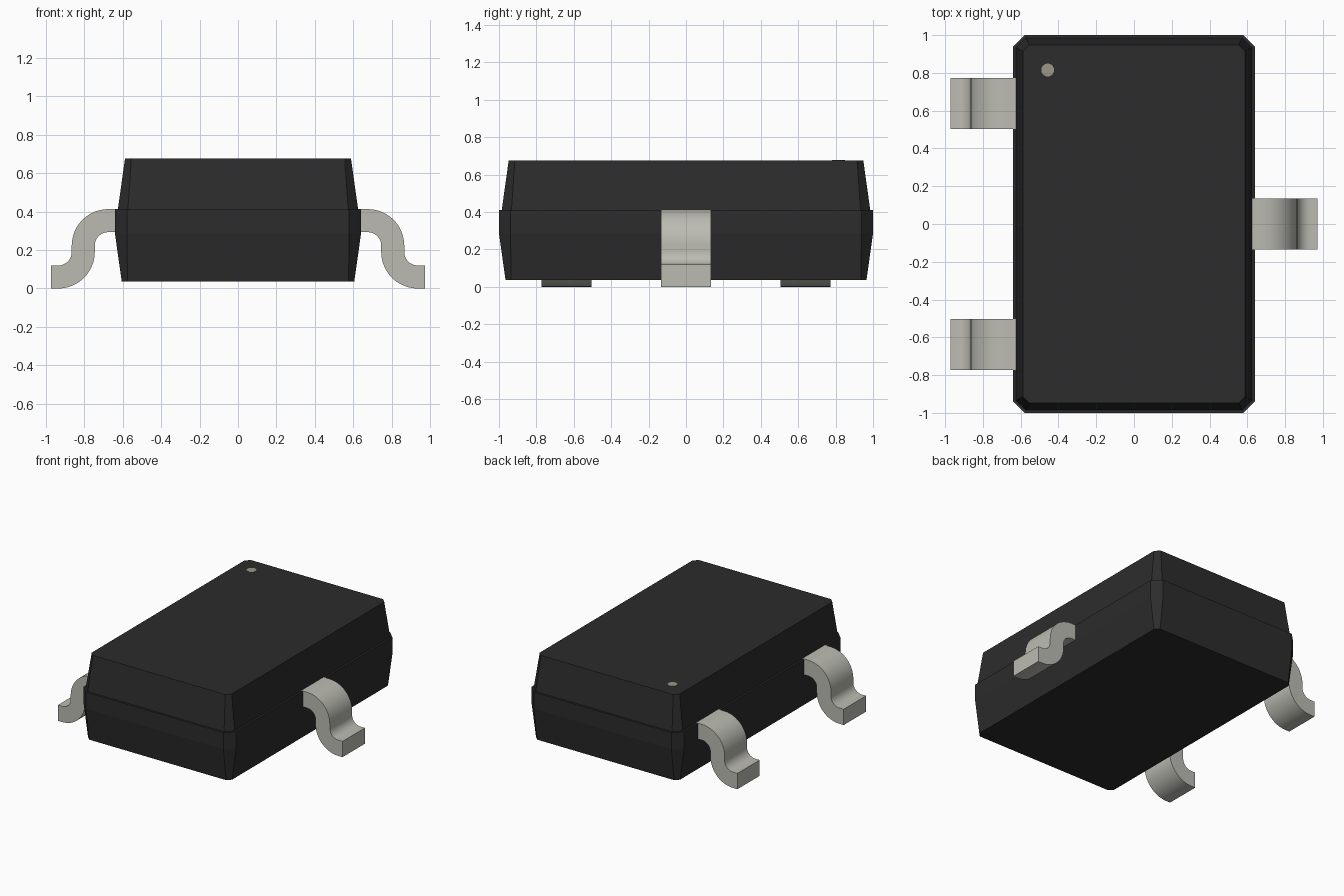
import bpy, bmesh, math

if "Cube" in bpy.data.objects:
    bpy.data.objects.remove(bpy.data.objects["Cube"])


def material(name, rgb):
    m = bpy.data.materials.new(name)
    m.diffuse_color = (*rgb, 1)
    m.use_nodes = True
    m.node_tree.nodes["Principled BSDF"].inputs["Base Color"].default_value = m.diffuse_color
    return m


BLACK = material("black_plastic", (0.025, 0.025, 0.025))
METAL = material("tinned_metal", (0.5, 0.5, 0.45))
MARK = material("mark_paint", (0.34, 0.31, 0.25))


def finish(name, bm, mat, smooth=None):
    bmesh.ops.recalc_face_normals(bm, faces=bm.faces)
    mesh = bpy.data.meshes.new(name)
    bm.to_mesh(mesh)
    bm.free()
    ob = bpy.data.objects.new(name, mesh)
    bpy.context.collection.objects.link(ob)
    mesh.materials.append(mat)
    if smooth:
        bpy.ops.object.select_all(action='DESELECT')
        ob.select_set(True)
        bpy.context.view_layer.objects.active = ob
        bpy.ops.object.shade_smooth_by_angle(angle=math.radians(smooth))
    return ob


def chamfered_ring(bm, hx, hy, c, z):
    pts = [(hx, hy - c), (hx - c, hy), (c - hx, hy), (-hx, hy - c),
           (-hx, c - hy), (c - hx, -hy), (hx - c, -hy), (hx, c - hy)]
    return [bm.verts.new((x, y, z)) for x, y in pts]


def arc(cx, cz, r, start, end, n=12):
    return [(cx + r * math.cos(math.radians(start + (end - start) * i / n)),
             cz + r * math.sin(math.radians(start + (end - start) * i / n)))
            for i in range(n + 1)]


# Moulded body: tapered base, vertical band, stepped-in tapered lid
bm = bmesh.new()
sections = [(0.605, 0.965, 0.03, 0.037), (0.64, 1.0, 0.062, 0.285),
            (0.64, 1.0, 0.062, 0.411), (0.625, 0.985, 0.052, 0.411),
            (0.588, 0.948, 0.033, 0.675)]
rings = [chamfered_ring(bm, *s) for s in sections]
for a, b in zip(rings, rings[1:]):
    for i in range(8):
        j = (i + 1) % 8
        bm.faces.new((a[i], a[j], b[j], b[i]))
bm.faces.new(rings[0])
bm.faces.new(rings[-1])
finish("body", bm, BLACK)

# Gull-wing leads: extruded S profile, upper edge out and lower edge back
UPPER = [(0.6, 0.413)] + arc(0.675, 0.223, 0.19, 90, 0) + arc(0.935, 0.19, 0.07, 180, 270) + [(0.972, 0.12)]
LOWER = [(0.6, 0.293)] + arc(0.675, 0.223, 0.07, 90, 0) + arc(0.935, 0.19, 0.19, 180, 270) + [(0.972, 0.0)]


def lead(name, side, y, width=0.268):
    bm = bmesh.new()
    rows = [[bm.verts.new((side * x, y + s * width / 2, z)) for x, z in line]
            for line, s in ((UPPER, -1), (UPPER, 1), (LOWER, 1), (LOWER, -1))]
    for k in range(4):
        a, b = rows[k], rows[(k + 1) % 4]
        for i in range(len(a) - 1):
            bm.faces.new((a[i], a[i + 1], b[i + 1], b[i]))
    for end in (0, -1):
        bm.faces.new([r[end] for r in rows])
    finish(name, bm, METAL, 30)


lead("lead_right", 1, 0)
lead("lead_left_front", -1, -0.638)
lead("lead_left_back", -1, 0.638)

# Pin-one dot on the lid
bm = bmesh.new()
bmesh.ops.create_cone(bm, cap_ends=True, segments=32, radius1=0.034, radius2=0.034, depth=0.01)
dot = finish("pin_one_dot", bm, MARK, 30)
dot.location = (-0.457, 0.815, 0.672)
